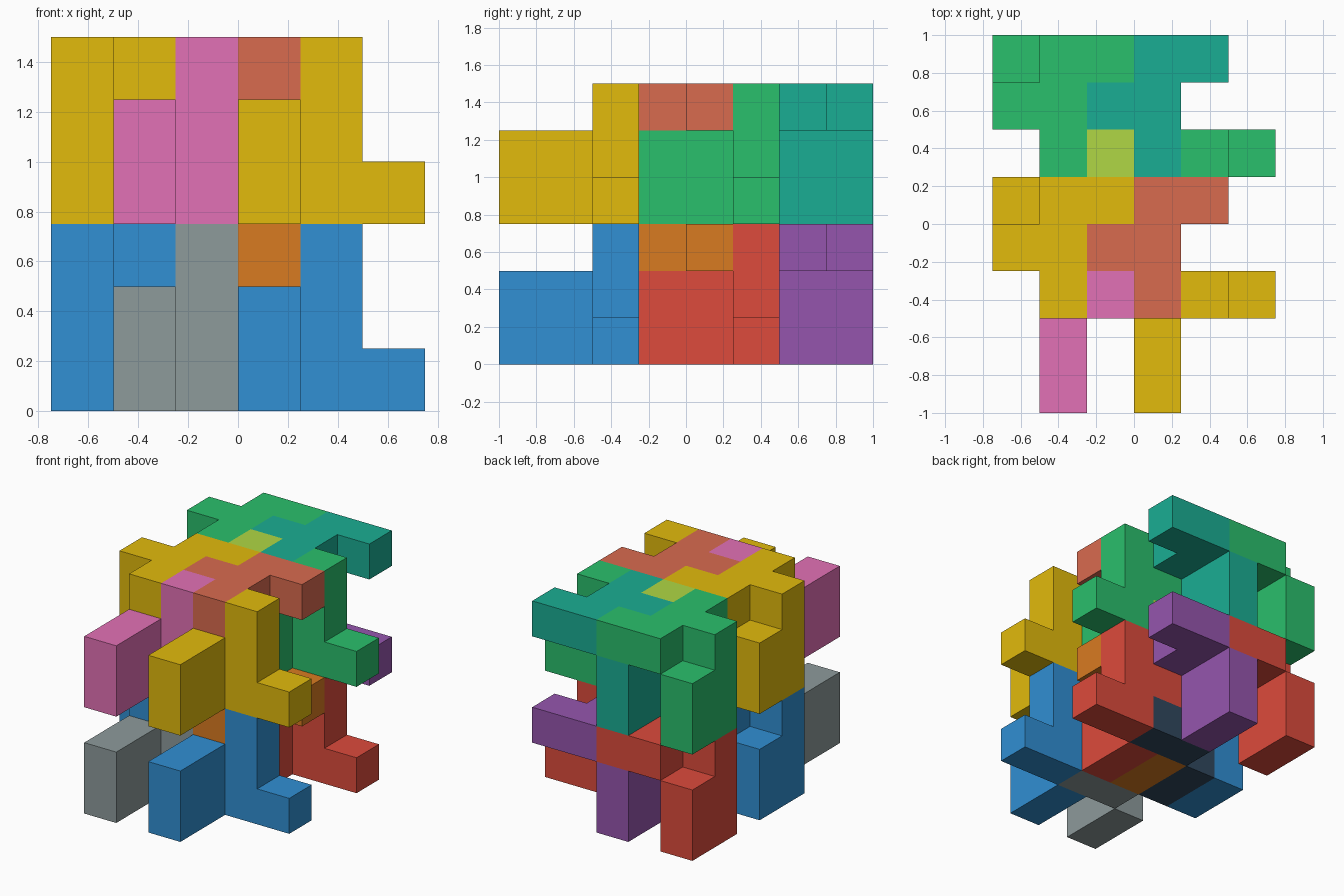
import bpy, bmesh, math
from itertools import product
from mathutils import Vector

if "Cube" in bpy.data.objects:
    bpy.data.objects.remove(bpy.data.objects["Cube"])

CELL = 0.25
ORIGIN = Vector((-0.75, -1.0, 0.0))

# The two interlocking piece shapes, as boxes of cells (min corner, max corner)
HOOK = [((0, 0, 0), (1, 2, 2)), ((0, 2, 1), (1, 3, 2)),
        ((1, 2, 0), (2, 3, 3)), ((2, 2, 0), (3, 3, 1))]
ARCH = [((0, 4, 0), (1, 5, 2)), ((0, 3, 0), (1, 4, 3)),
        ((1, 2, 2), (2, 5, 3)), ((2, 4, 2), (3, 5, 3))]


def material(name, rgb):
    mat = bpy.data.materials.new(name)
    mat.diffuse_color = (*[(c / 255) ** 2.2 for c in rgb], 1)
    mat.use_nodes = True
    mat.node_tree.nodes["Principled BSDF"].inputs["Base Color"].default_value = mat.diffuse_color
    return mat


def add_piece(name, boxes, offset, mat):
    """Skin the outside of a set of cells and merge the flat faces."""
    cells = set()
    for lo, hi in boxes:
        cells.update(product(*[range(a, b) for a, b in zip(lo, hi)]))
    bm = bmesh.new()
    for cell in cells:
        for axis, side in product(range(3), (0, 1)):
            near = list(cell)
            near[axis] += 2 * side - 1
            if tuple(near) in cells:
                continue
            u, v = (axis + 1) % 3, (axis + 2) % 3
            ring = [(0, 0), (1, 0), (1, 1), (0, 1)]
            corners = []
            for du, dv in (ring if side else ring[::-1]):
                p = list(cell)
                p[axis] += side
                p[u] += du
                p[v] += dv
                corners.append(bm.verts.new(Vector(p) * CELL))
            bm.faces.new(corners)
    bmesh.ops.remove_doubles(bm, verts=bm.verts, dist=1e-4)
    bmesh.ops.dissolve_limit(bm, angle_limit=math.radians(1),
                             verts=bm.verts, edges=bm.edges)
    mesh = bpy.data.meshes.new(name)
    bm.to_mesh(mesh)
    bm.free()
    mesh.materials.append(mat)
    obj = bpy.data.objects.new(name, mesh)
    obj.location = ORIGIN + Vector(offset) * CELL
    bpy.context.collection.objects.link(obj)


# Four repeats of the pattern: outer, inner hook and inner arch colours
UNITS = {
    "lower_front": ((0, 0, 0), ("blue", (52, 142, 210)), ("grey", (140, 153, 154)), ("orange", (216, 122, 38))),
    "lower_back": ((0, 3, 0), ("red", (220, 76, 62)), ("navy", (52, 73, 94)), ("purple", (148, 86, 172))),
    "upper_front": ((0, 0, 3), ("yellow", (225, 185, 20)), ("pink", (226, 112, 180)), ("coral", (216, 106, 80))),
    "upper_back": ((0, 3, 3), ("green", (46, 190, 108)), ("lime", (174, 214, 70)), ("teal", (32, 172, 146))),
}

for unit, (base, outer, inner_hook, inner_arch) in UNITS.items():
    outer, inner_hook, inner_arch = [material(*c) for c in (outer, inner_hook, inner_arch)]
    for part, boxes, shift, mat in (("left_hook", HOOK, 1, inner_hook),
                                    ("right_hook", HOOK, 3, outer),
                                    ("left_arch", ARCH, 0, outer),
                                    ("right_arch", ARCH, 2, inner_arch)):
        add_piece(f"{unit}_{part}", boxes, (base[0] + shift, base[1], base[2]), mat)
